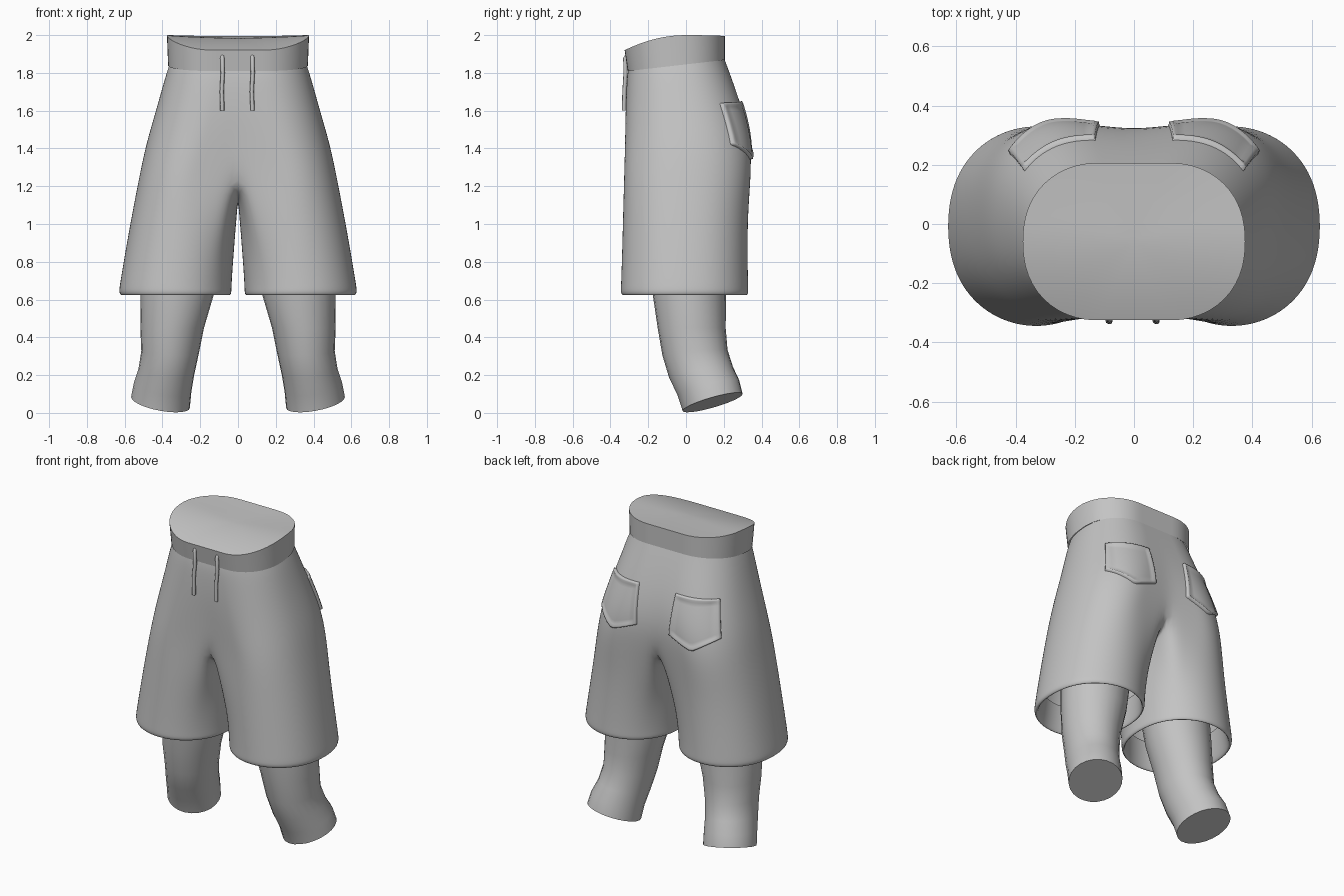
import bpy, bmesh, math
from mathutils import Vector
from mathutils.bvhtree import BVHTree

if "Cube" in bpy.data.objects:
    bpy.data.objects.remove(bpy.data.objects["Cube"])

grey = bpy.data.materials.new("plain grey")
grey.diffuse_color = (0.55, 0.55, 0.55, 1)
grey.use_nodes = True
grey.node_tree.nodes["Principled BSDF"].inputs["Base Color"].default_value = grey.diffuse_color


def make_object(name, verts, faces, mirror=True, subsurf=0, angle=None):
    mesh = bpy.data.meshes.new(name)
    bm = bmesh.new()
    vs = [bm.verts.new(v) for v in verts]
    for f in faces:
        bm.faces.new([vs[i] for i in f])
    loose = [v for v in bm.verts if not v.link_faces]
    bmesh.ops.delete(bm, geom=loose, context='VERTS')
    bmesh.ops.recalc_face_normals(bm, faces=bm.faces)
    for f in bm.faces:
        f.smooth = True
    bm.to_mesh(mesh)
    bm.free()
    mesh.materials.append(grey)
    ob = bpy.data.objects.new(name, mesh)
    bpy.context.collection.objects.link(ob)
    if angle:
        bpy.ops.object.select_all(action='DESELECT')
        ob.select_set(True)
        bpy.context.view_layer.objects.active = ob
        bpy.ops.object.shade_smooth_by_angle(angle=math.radians(angle))
    if mirror:
        ob.modifiers.new("mirror", 'MIRROR').merge_threshold = 0.0005
    if subsurf:
        m = ob.modifiers.new("smooth", 'SUBSURF')
        m.levels = m.render_levels = subsurf
    return ob


def half_ring(n, cx, xo, xin, yf, yb, s, dent=0.0, sag=0.0):
    """Right half outline: s=0 has a flat wall on the centre line, s=1 is a leg oval.
    Gives (x, y, drop) points."""
    yc, b = (yf + yb) / 2, (yb - yf) / 2
    pts = []
    for i in range(n):
        a = 2 * math.pi * i / n
        c, si = math.cos(a), math.sin(a)
        drop = 0.0
        if c >= -1e-6:
            x, y = cx + (xo - cx) * c, math.copysign(abs(si) ** 0.88, si)
        else:
            d = max(abs(c), abs(si))
            x = cx + (cx - xin) * ((1 - s) * c / d + s * c)
            y = (1 - s) * si / d + s * math.copysign(abs(si) ** 0.88, si)
            y *= 1 - dent * (1 - x / cx)
            if abs(c) >= abs(si):
                drop = sag * (1 - (si / c) ** 2)
        pts.append((0.0 if x < 1e-5 else x, yc + b * y, drop))
    return pts


def loft(rings):
    """Joins rings, leaving out faces that lie in the centre plane."""
    n = len(rings[0])
    verts = [p for r in rings for p in r]
    faces = []
    for k in range(len(rings) - 1):
        for i in range(n):
            j = (i + 1) % n
            f = [k * n + i, k * n + j, (k + 1) * n + j, (k + 1) * n + i]
            if any(verts[q][0] > 1e-5 for q in f):
                faces.append(f)
    return verts, faces


# Shorts: z, cx, x outer, x inner, y front, y back, leg blend, dent, crotch sag, tilt
rows = [
    (1.85, .13, .365, 0, -.306, .203, 0, 0, 0, .115),
    (1.79, .13, .385, 0, -.314, .228, 0, 0, 0, .08),
    (1.60, .17, .437, 0, -.320, .303, 0, .01, 0, 0),
    (1.42, .22, .490, 0, -.325, .347, 0, .06, 0, 0),
    (1.26, .27, .523, 0, -.330, .347, 0, .10, .14, 0),
    (1.06, .29, .562, .004, -.335, .330, .6, 0, 0, 0),
    (.85, .31, .600, .020, -.341, .328, .95, 0, 0, 0),
    (.67, .33, .630, .032, -.347, .332, 1, 0, 0, 0),
    (.64, .33, .633, .031, -.349, .334, 1, 0, 0, 0),
    (.62, .33, .624, .038, -.340, .326, 1, 0, 0, 0),
    (.625, .33, .605, .056, -.322, .308, 1, 0, 0, 0),
    (.80, .32, .575, .045, -.315, .300, 1, 0, 0, 0),
]
rings = []
for z, cx, xo, xin, yf, yb, s, dent, sag, tilt in rows:
    rings.append([(x, y, z + tilt * y - d)
                  for x, y, d in half_ring(24, cx, xo, xin, yf, yb, s, dent, sag)])
shorts = make_object("shorts", *loft(rings), subsurf=2)


# Waistband with a closed, gently dished top
def rim(y):
    return 2.0 - (0.08 * (y / 0.325) ** 2 if y < 0 else 0.004 * (y / 0.2) ** 2)


N = 48
bottom = half_ring(N, .13, .370, 0, -.308, .206, 0)
top = half_ring(N, .13, .376, 0, -.325, .206, 0)
rings = [[(x, y, 1.845 + .115 * y) for x, y, d in bottom],
         [(x, y, rim(y)) for x, y, d in top]]
for k in (.96, .75, .5, .25, .06):
    rings.append([(x * k, -.06 + (y + .06) * k,
                   rim(-.06 + (y + .06) * k) - .015 * (1 - k * k)) for x, y, d in top])
verts, faces = loft(rings)
last = (len(rings) - 1) * N
order = [(i - 3 * N // 8) % N for i in range(3 * N // 4 + 1)]
faces.append([last + i for i in order])
make_object("waistband", verts, faces, angle=40)

# Legs: z, x inner, x outer, y front, y back, share of the slanted cut
leg_rows = [
    (1.00, .06, .50, -.20, .20, 0),
    (.62, .130, .515, -.175, .212, 0),
    (.45, .180, .517, -.150, .210, 0),
    (.33, .208, .512, -.125, .220, .3),
    (.23, .232, .527, -.090, .248, .6),
    (.14, .247, .552, -.045, .282, .85),
    (.055, .255, .566, -.018, .300, 1),
]
rings = []
for z, xi, xo, yf, yb, t in leg_rows:
    ring = []
    for i in range(24):
        a = 2 * math.pi * i / 24
        x = (xi + xo) / 2 + (xo - xi) / 2 * math.cos(a)
        y = (yf + yb) / 2 + (yb - yf) / 2 * math.sin(a)
        ring.append((x, y, z + t * (.28 * (y - .14) + .18 * (x - .41))))
    rings.append(ring)
verts, faces = loft(rings)
faces.append(list(range(len(verts) - 24, len(verts))))
make_object("legs", verts, faces, angle=40)

# Back pockets: five-sided patches laid onto the seat, with a raised edge
bpy.context.view_layer.update()
tree = BVHTree.FromObject(shorts, bpy.context.evaluated_depsgraph_get())
top_in, top_out = Vector((.13, 1.65)), Vector((.37, 1.64))
low_in, tip, low_out = Vector((.115, 1.40)), Vector((.28, 1.335)), Vector((.42, 1.42))
U = V = 18
us = [0, .015, .05, .09] + [.09 + .82 * i / 11 for i in range(1, 11)] + [.91, .95, .985, 1]
verts, faces = [], []
for j, v in enumerate(us):
    for i, u in enumerate(us):
        low = low_in.lerp(tip, u * 2) if u < .5 else tip.lerp(low_out, u * 2 - 1)
        p = top_in.lerp(top_out, u).lerp(low, v)
        hit, normal, _, _ = tree.ray_cast(Vector((p.x, 1, p.y)), Vector((0, -1, 0)))
        if normal.y < 0:
            normal = -normal
        edge = min(i, j, U - 1 - i, V - 1 - j)
        verts.append(hit + normal * (-.004, .014, .016, .008)[min(edge, 3)])
for j in range(V - 1):
    for i in range(U - 1):
        a = j * U + i
        faces.append([a, a + 1, a + U + 1, a + U])
make_object("back_pockets", verts, faces)

# Drawstrings hanging from the waistband
for side, x in (("left", -.083), ("right", .076)):
    curve = bpy.data.curves.new(side + "_drawstring", 'CURVE')
    curve.dimensions = '3D'
    curve.bevel_depth = .011
    curve.bevel_resolution = 2
    curve.use_fill_caps = True
    sp = curve.splines.new('POLY')
    path = [(x, -.312, 1.89), (x, -.322, 1.875), (x + .002, -.320, 1.80),
            (x - .003, -.326, 1.70), (x, -.328, 1.63), (x, -.328, 1.60)]
    sp.points.add(len(path) - 1)
    for pt, co in zip(sp.points, path):
        pt.co = (*co, 1)
    sp.use_smooth = True
    curve.materials.append(grey)
    bpy.context.collection.objects.link(bpy.data.objects.new(side + "_drawstring", curve))
